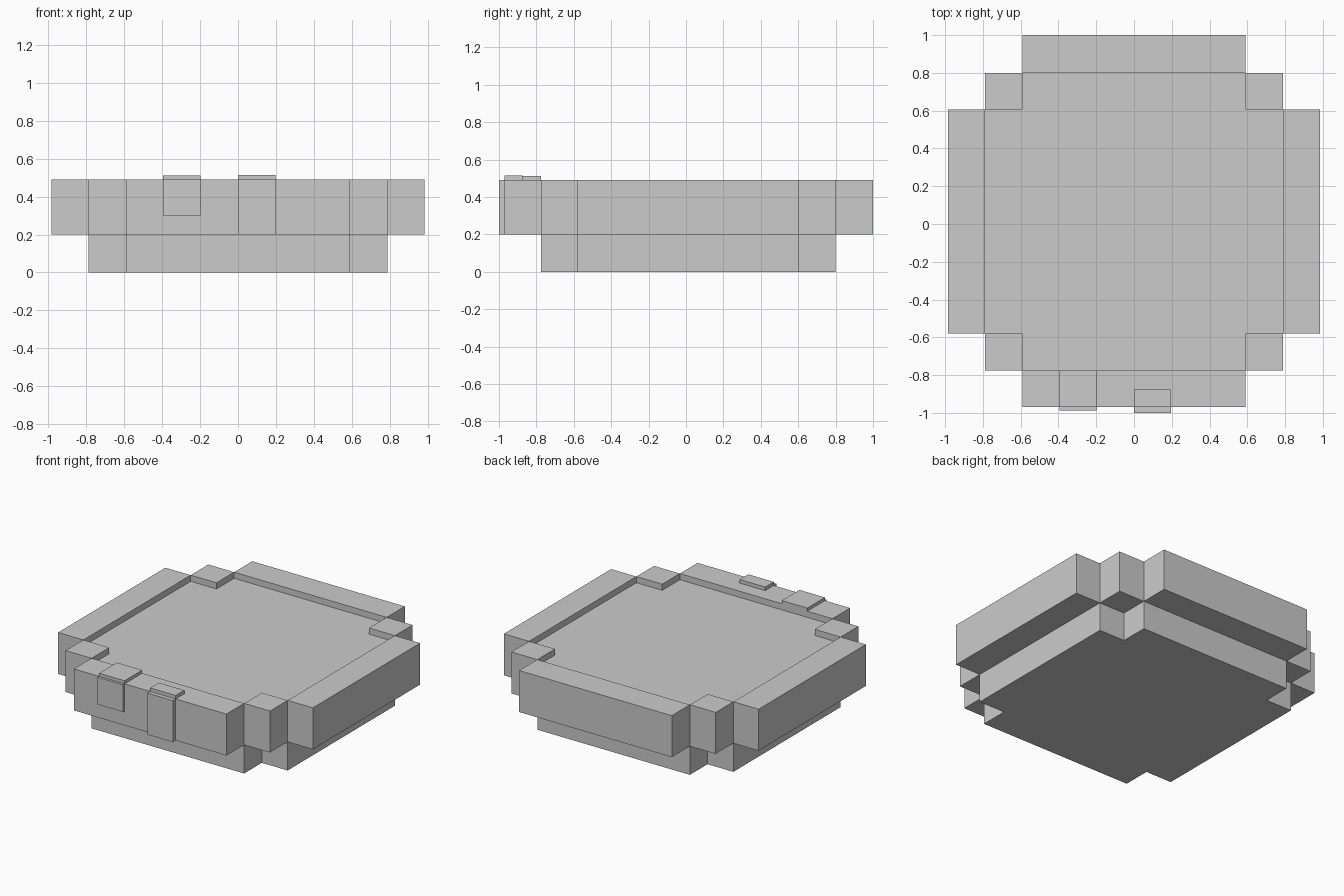
import bpy
import bmesh

if "Cube" in bpy.data.objects:
    bpy.data.objects.remove(bpy.data.objects["Cube"])

# Shared plan lines
XI, XM, XO = 0.59, 0.79, 0.985          # inner, middle, outer half widths
YF = (-0.97, -0.775, -0.58)             # front rim lines
YB = (0.605, 0.80, 1.0)                 # back rim lines
Z_RIM, Z_FLOOR, Z_TOP = 0.20, 0.447, 0.49


def add_object(name, bm):
    bmesh.ops.recalc_face_normals(bm, faces=bm.faces)
    mesh = bpy.data.meshes.new(name)
    bm.to_mesh(mesh)
    bm.free()
    obj = bpy.data.objects.new(name, mesh)
    bpy.context.collection.objects.link(obj)
    return obj


def prism(name, outline, z0, z1):
    """Extrude a flat outline from z0 up to z1."""
    bm = bmesh.new()
    face = bm.faces.new([bm.verts.new((x, y, z0)) for x, y in outline])
    top = bmesh.ops.extrude_face_region(bm, geom=[face], use_keep_orig=True)
    verts = [v for v in top["geom"] if isinstance(v, bmesh.types.BMVert)]
    bmesh.ops.translate(bm, verts=verts, vec=(0, 0, z1 - z0))
    return add_object(name, bm)


def box(name, x0, x1, y0, y1, z0, z1):
    return prism(name, [(x0, y0), (x1, y0), (x1, y1), (x0, y1)], z0, z1)


# Body with notched corners, its top being the sunken floor
half = [(XI, YF[1]), (XI, YF[2]), (XM, YF[2]),
        (XM, YB[0]), (XI, YB[0]), (XI, YB[1])]
plan = half + [(-x, y) for x, y in reversed(half)]
prism("base", plan, 0, Z_RIM)
prism("filling", plan, Z_RIM, Z_FLOOR)

# Raised rim: front and back bars, side bars and corner blocks
box("rim_front", -XI, XI, YF[0], YF[1], Z_RIM, Z_TOP)
box("rim_back", -XI, XI, YB[1], YB[2], Z_RIM, Z_TOP)
for side, s in (("left", -1), ("right", 1)):
    xi, xm, xo = s * XI, s * XM, s * XO
    box(f"rim_{side}", xm, xo, YF[2], YB[0], Z_RIM, Z_TOP)
    box(f"corner_front_{side}", xi, xm, YF[1], YF[2], Z_RIM, Z_TOP)
    box(f"corner_back_{side}", xi, xm, YB[0], YB[1], Z_RIM, Z_TOP)

# Drips over the front rim: a flat top piece and a hanging front piece
for name, x0, y_front, y_back, z_low, z_high in (
        ("short_drip", -0.395, -0.987, -0.775, 0.30, 0.512),
        ("long_drip", 0.0, -1.0, -0.875, Z_RIM, 0.515)):
    box(name + "_top", x0, x0 + 0.197, YF[0], y_back, Z_TOP, z_high)
    box(name + "_front", x0, x0 + 0.197, y_front, YF[0], z_low, Z_TOP)
